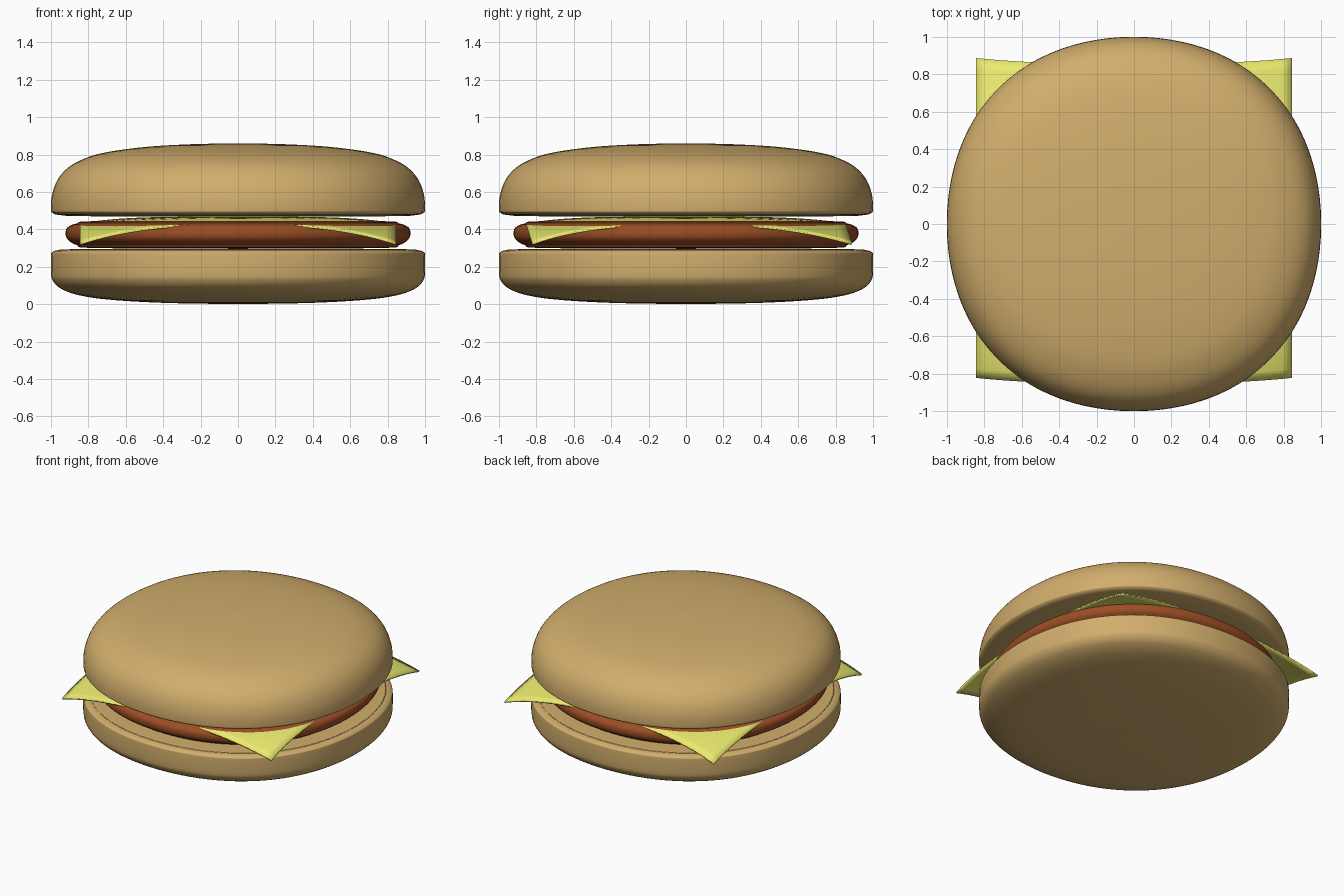
import bpy
import bmesh
import math
from mathutils import Vector

if "Cube" in bpy.data.objects:
    bpy.data.objects.remove(bpy.data.objects["Cube"])


def material(name, rgb):
    m = bpy.data.materials.new(name)
    m.diffuse_color = (*rgb, 1)
    m.use_nodes = True
    m.node_tree.nodes["Principled BSDF"].inputs["Base Color"].default_value = m.diffuse_color
    return m


def smooth_path(pts, steps=5):
    # Catmull-Rom curve through the profile points
    p = [Vector(q) for q in pts]
    p = [p[0]] + p + [p[-1]]
    out = []
    for a, b, c, d in zip(p, p[1:], p[2:], p[3:]):
        for i in range(steps):
            t = i / steps
            out.append(0.5 * (2 * b + (c - a) * t + (2 * a - 5 * b + 4 * c - d) * t * t
                              + (3 * b - a - 3 * c + d) * t ** 3))
    return out + [p[-1]]


def finish(name, bm, mat):
    bmesh.ops.recalc_face_normals(bm, faces=bm.faces)
    me = bpy.data.meshes.new(name)
    bm.to_mesh(me)
    bm.free()
    me.materials.append(mat)
    ob = bpy.data.objects.new(name, me)
    bpy.context.collection.objects.link(ob)
    bpy.ops.object.select_all(action='DESELECT')
    bpy.context.view_layer.objects.active = ob
    ob.select_set(True)
    return ob


def round_layer(name, profile, mat, segs=96):
    # Spun profile with a slightly squared-off plan
    bm = bmesh.new()
    path = smooth_path(profile)
    bottom = bm.verts.new((0, 0, path[0].y))
    top = bm.verts.new((0, 0, path[-1].y))
    rings = []
    for r, z in path[1:-1]:
        ring = []
        for i in range(segs):
            a = 2 * math.pi * i / segs
            k = r * (1 + 0.026 * math.sin(2 * a) ** 2)
            ring.append(bm.verts.new((k * math.cos(a), k * math.sin(a), z)))
        rings.append(ring)
    for i in range(segs):
        j = (i + 1) % segs
        bm.faces.new((bottom, rings[0][j], rings[0][i]))
        bm.faces.new((top, rings[-1][i], rings[-1][j]))
        for lo, hi in zip(rings, rings[1:]):
            bm.faces.new((lo[i], lo[j], hi[j], hi[i]))
    finish(name, bm, mat)
    bpy.ops.object.shade_smooth()


bun = material("bread", (0.64, 0.42, 0.15))
meat = material("meat", (0.33, 0.075, 0.018))
yellow = material("cheese", (0.83, 0.83, 0.16))

# Buns and patty
round_layer("bottom_bun", [(0, 0), (0.4, 0.007), (0.7, 0.025), (0.86, 0.05), (0.95, 0.085),
                           (0.99, 0.125), (1, 0.17), (1, 0.26), (0.993, 0.278),
                           (0.96, 0.289), (0.85, 0.294), (0, 0.296)], bun)
round_layer("patty", [(0, 0.296), (0.76, 0.3), (0.86, 0.315), (0.91, 0.345), (0.922, 0.38),
                      (0.91, 0.412), (0.86, 0.432), (0.76, 0.444), (0, 0.448)], meat)
round_layer("top_bun", [(0, 0.468), (0.8, 0.47), (0.95, 0.476), (0.992, 0.488), (1, 0.51),
                        (0.995, 0.58), (0.97, 0.655), (0.92, 0.72), (0.84, 0.77),
                        (0.72, 0.809), (0.5, 0.84), (0.25, 0.855), (0, 0.86)], bun)

# Cheese slice with drooping corners
bm = bmesh.new()
bmesh.ops.create_grid(bm, x_segments=32, y_segments=32, size=0.845)
for v in bm.verts:
    drop = 0.07 * (v.co.x ** 2 + v.co.y ** 2) ** 2
    v.co.z = 0.468 - drop
    v.co.y = v.co.y * 1.012 - 0.012 + 0.31 * drop
cheese = finish("cheese_slice", bm, yellow)
mod = cheese.modifiers.new("thickness", 'SOLIDIFY')
mod.thickness = 0.01
mod.offset = -1
bpy.ops.object.shade_smooth_by_angle(angle=math.radians(40))
